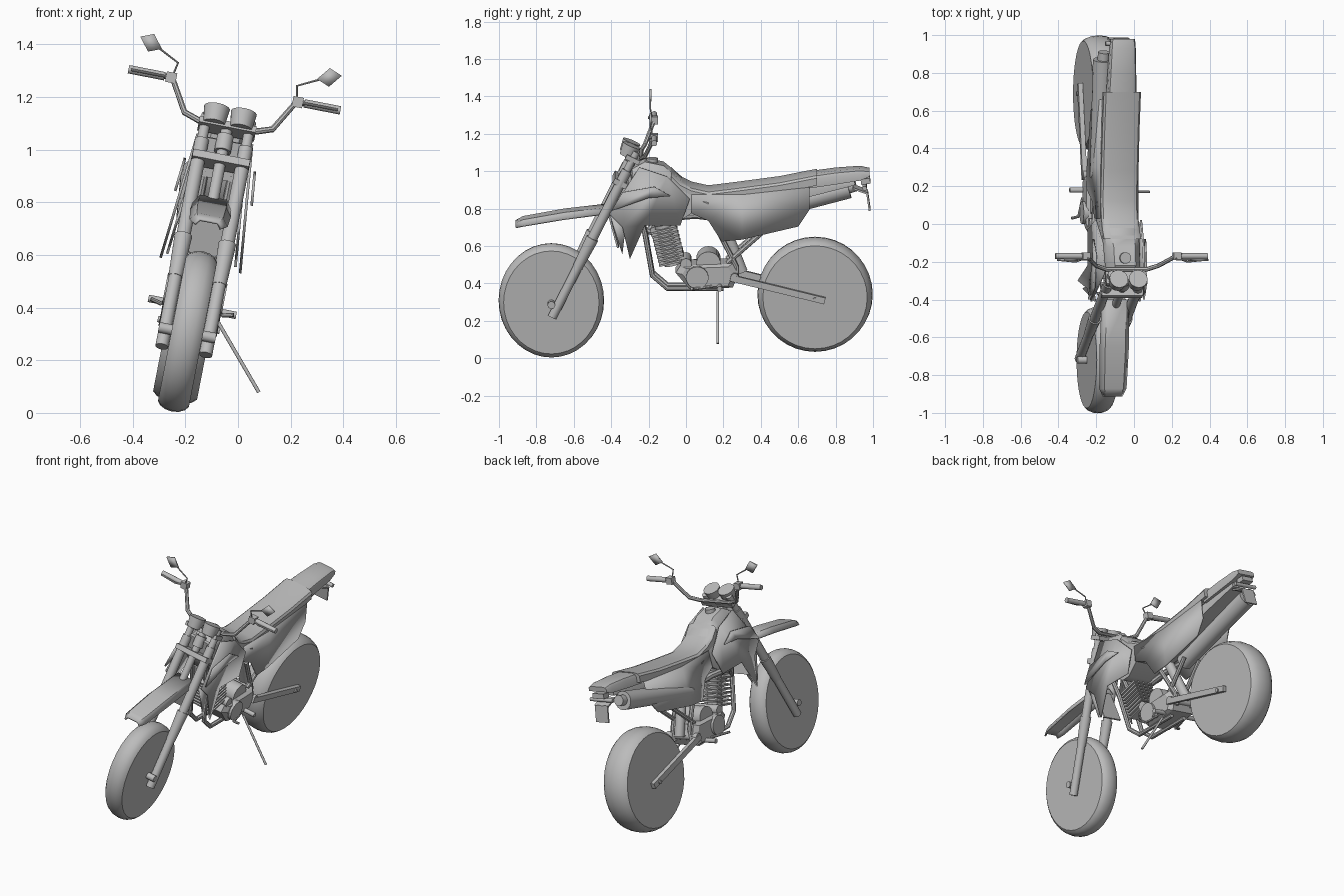
import bpy, bmesh, math
from mathutils import Matrix, Vector

cube = bpy.data.objects.get("Cube")
if cube:
    bpy.data.objects.remove(cube)

# One plain grey for the whole machine
GREY = (.5, .5, .5, 1)
grey = bpy.data.materials.new("plain_grey")
grey.use_nodes = True
grey.diffuse_color = GREY
grey.node_tree.nodes["Principled BSDF"].inputs["Base Color"].default_value = GREY

# The bike is built upright, then leaned over on its stand
LEANING = Matrix.Translation((-.25, 0, .01)) @ Matrix.Rotation(math.radians(11), 4, 'Y')


def add_part(name, mesh, mirror=False, thickness=None, smooth=True):
    part = bpy.data.objects.new(name, mesh)
    bpy.context.collection.objects.link(part)
    mesh.materials.clear()
    mesh.materials.append(grey)
    part.matrix_world = LEANING
    if thickness:
        modifier = part.modifiers.new("thickness", 'SOLIDIFY')
        modifier.thickness, modifier.offset = thickness, 0
    if mirror:
        part.modifiers.new("other_side", 'MIRROR')
    if smooth:
        bpy.ops.object.select_all(action='DESELECT')
        part.select_set(True)
        bpy.context.view_layer.objects.active = part
        bpy.ops.object.shade_smooth_by_angle(angle=math.radians(35))


def finish(name, bm, **options):
    bmesh.ops.recalc_face_normals(bm, faces=bm.faces)
    mesh = bpy.data.meshes.new(name)
    bm.to_mesh(mesh)
    bm.free()
    add_part(name, mesh, **options)


def rod(name, start, end, radius, end_radius=None, **options):
    start, end = Vector(start), Vector(end)
    along = end - start
    place = Matrix.Translation((start + end) / 2) @ along.to_track_quat('Z', 'Y').to_matrix().to_4x4()
    bm = bmesh.new()
    bmesh.ops.create_cone(bm, cap_ends=True, segments=18, radius1=radius, radius2=end_radius or radius,
                          depth=along.length, matrix=place)
    finish(name, bm, **options)


def cross_rod(name, y, z, radius, reach):
    rod(name, (-reach, y, z), (reach, y, z), radius)


def tube(name, points, radius, **options):
    curve = bpy.data.curves.new(name, 'CURVE')
    curve.dimensions, curve.bevel_depth, curve.bevel_resolution = '3D', radius, 2
    curve.use_fill_caps = True
    spline = curve.splines.new('POLY')
    spline.points.add(len(points) - 1)
    for target, position in zip(spline.points, points):
        target.co = (*position, 1)
    helper = bpy.data.objects.new("curve_helper", curve)
    bpy.context.collection.objects.link(helper)
    evaluated = helper.evaluated_get(bpy.context.evaluated_depsgraph_get())
    mesh = bpy.data.meshes.new_from_object(evaluated)
    bpy.data.objects.remove(helper)
    add_part(name, mesh, **options)


def box(name, centre, size, tilt=0, **options):
    place = Matrix.Translation(centre) @ Matrix.Rotation(math.radians(tilt), 4, 'X')
    bm = bmesh.new()
    bmesh.ops.create_cube(bm, size=1, matrix=place @ Matrix.Diagonal((*size, 1)))
    finish(name, bm, smooth=False, **options)


def at_side(x, *outline):
    return [(x, y, z) for y, z in outline]


def flared(x, *outline):
    # Side sheets spread outwards towards the bottom
    return [(x + (1 - z) / 10, y, z) for y, z in outline]


def sheet(name, points, **options):
    bm = bmesh.new()
    bm.faces.new([bm.verts.new(point) for point in points])
    finish(name, bm, thickness=.01, mirror=True, **options)


def bridge(bm, rings, closed=True):
    for ring, following in zip(rings, rings[1:]):
        count = len(ring)
        for i in range(count if closed else count - 1):
            j = (i + 1) % count
            bm.faces.new((ring[i], ring[j], following[j], following[i]))


def loft(name, width, taper, stations):
    # Rounded body through stations of y, top and bottom
    bm = bmesh.new()
    rings = []
    for index, (y, top, bottom) in enumerate(stations):
        half, height = width - taper * index, top - bottom
        side = [(half * .6, top), (half * .9, top - height / 8), (half, top - height / 3), (half, bottom)]
        outline = side + [(-x, z) for x, z in reversed(side)]
        rings.append([bm.verts.new((x, y, z)) for x, z in outline])
    bridge(bm, rings)
    bm.faces.new(rings[0])
    bm.faces.new(rings[-1])
    finish(name, bm)


def wheel(name, y, z, half_width, squash, radius=.31, shoulder=.04, segments=36):
    bm = bmesh.new()
    rings = []
    for step in range(-3, 4):
        bend = math.radians(step * 25)
        x, reach = half_width * math.sin(bend), radius - shoulder * (1 - math.cos(bend))
        angles = [math.tau * i / segments for i in range(segments)]
        rings.append([bm.verts.new((x, y + squash * reach * math.cos(a), z + reach * math.sin(a))) for a in angles])
    bridge(bm, rings)
    bm.faces.new(rings[0])
    bm.faces.new(rings[-1])
    finish(name, bm)


# Wheels: solid discs with faceted tyres
wheel("front_wheel", -.72, .305, .062, .91)
wheel("rear_wheel", .69, .338, .088, .995)
cross_rod("front_axle", -.72, .3, .02, .11)
cross_rod("rear_axle", .69, .33, .012, .12)

# Front fork: every piece lies on one slanted line
def on_fork(height, x=.085):
    return (x, -.83 + height / 2, height)


def fork_piece(name, low, high, radius, end_radius=None):
    rod(name, on_fork(low), on_fork(high), radius, end_radius, mirror=True)


fork_piece("fork_lower", .23, .6, .025)
fork_piece("fork_boot", .5, .66, .027, .034)
fork_piece("fork_upper", .6, 1.03, .027)
fork_piece("fork_top", 1, 1.13, .02)
box("upper_clamp", on_fork(1.09, 0), (.22, .08, .025), -26)
box("lower_clamp", on_fork(.96, 0), (.22, .08, .03), -26)
rod("steering_stem", on_fork(.8, 0), on_fork(1.1, 0), .022)
rod("stem_collar", on_fork(1, 0), on_fork(1.06, 0), .032)

# Front fender: bent sheet with drooping sides
bm = bmesh.new()
rows = []
for y, z, half in ((-.91, .73, .05), (-.87, .75, .07), (-.65, .79, .075), (-.4, .82, .07)):
    edge = z - half * .4
    rows.append([bm.verts.new(p) for p in ((-half, y, edge), (-half * .7, y, z), (half * .7, y, z), (half, y, edge))])
bridge(bm, rows, closed=False)
finish("front_fender", bm, thickness=.01)
box("fender_flap", (0, -.39, .7), (.13, .01, .2), 15)

# Instruments and handlebar
rod("gauge", (.052, -.315, 1.1), (.052, -.29, 1.16), .042, .05, mirror=True)
half_bar = [(.4, -.17, 1.24), (.24, -.17, 1.24), (.17, -.22, 1.12), (.11, -.24, 1.1)]
tube("handlebar", half_bar + [(-x, y, z) for x, y, z in reversed(half_bar)], .012)
rod("grip", (.41, -.17, 1.24), (.27, -.17, 1.24), .016, mirror=True)
box("switch_block", (.245, -.17, 1.24), (.04, .04, .04), mirror=True)
tube("lever", [(.25, -.18, 1.24), (.3, -.2, 1.24), (.4, -.19, 1.24)], .005, mirror=True)
tube("mirror_stalk", [(.24, -.18, 1.25), (.23, -.19, 1.3), (.31, -.19, 1.34)], .004, mirror=True)
sheet("mirror_plate", [(.39, -.19, 1.37), (.34, -.19, 1.39), (.3, -.19, 1.34), (.35, -.19, 1.32)])

# Tank, seat and tail
loft("tank", .09, -.004, [(-.29, 1.03, .9), (-.22, 1.07, .8), (-.12, 1.05, .74), (-.06, 1, .74), (.03, .92, .8), (.12, .9, .77)])
rod("filler_cap", (0, -.18, 1.05), (0, -.18, 1.08), .03)
seat_line = [(-.08, 1.02), (-.03, .97), (.03, .94), (.12, .92), (.28, .94), (.5, .97), (.7, 1.01)]
loft("seat", .1, 0, [(y, z, z - .06) for y, z in seat_line])
loft("tail", .078, .005, [(.66, 1, .93), (.8, 1.02, .95), (.93, 1.03, .97), (.98, 1.02, .99)])
loft("underseat", .09, .014, [(.08, .89, .77), (.3, .9, .77), (.62, .94, .87), (.9, .97, .94)])

# Side panels, tank shrouds and radiator
sheet("side_panel", flared(.09, (.03, .9), (.03, .8), (.12, .76), (.19, .65), (.3, .66), (.6, .73), (.66, .82), (.66, .94), (.3, .9)))
sheet("shroud", flared(.11, (-.25, 1.05), (-.41, .8), (-.34, .73), (-.3, .56), (-.22, .74), (-.03, .74), (.02, .88), (-.1, 1)))
sheet("shroud_fin", flared(.09, (-.41, .8), (-.34, .58), (-.32, .75)))
sheet("shroud_crest", flared(.13, (-.34, .92), (-.4, .82), (-.2, .89), (-.08, .9), (-.17, .95)))
box("radiator", (0, -.3, .97), (.17, .02, .15), 8)

# Exhaust
rod("muffler", (-.075, .25, .73), (-.085, .87, .9), .05, .056)
rod("muffler_tip", (-.085, .86, .9), (-.085, .91, .915), .032)
tube("exhaust_pipe", [(-.02, -.15, .66), (-.06, -.2, .67), (-.1, -.15, .73), (-.1, .05, .75), (-.07, .27, .73)], .02)

# Tail lamp, indicators and rear flap
box("tail_lamp", (0, .96, .96), (.08, .05, .03), 8)
cross_rod("indicator_bar", .955, .93, .012, .08)
box("flap_bracket", (0, .93, .91), (.1, .08, .01), -20)
box("rear_flap", (0, .975, .85), (.09, .01, .1), 8)

# Frame and swing arm
tube("frame_cradle", at_side(.05, (-.29, .92), (-.22, .68), (-.18, .45), (-.1, .38), (.2, .38)), .014, mirror=True)
tube("rear_strut", at_side(.06, (.4, .68), (.22, .52)), .014, mirror=True)
tube("seat_post", at_side(.06, (.16, .72), (.27, .5), (.27, .42)), .014, mirror=True)
rod("shock", (0, .2, .72), (0, .3, .46), .03)
box("swing_arm", (.1, .49, .385), (.025, .52, .035), -14, mirror=True)
cross_rod("swing_pivot", .26, .45, .022, .11)

# Engine: crankcase, covers and finned cylinder
bm = bmesh.new()
outline = [(-.055, .47), (-.03, .51), (.25, .52), (.28, .46), (.25, .39), (.02, .38)]
middle = Vector((0, .12, .45))
sections = []
for x, grow in ((-.1, .8), (-.08, 1), (.08, 1), (.1, .8)):
    spots = [middle + (Vector(p) - middle) * grow for p in at_side(0, *outline)]
    sections.append([bm.verts.new((x, p.y, p.z)) for p in spots])
bridge(bm, sections)
bm.faces.new(sections[0])
bm.faces.new(sections[-1])
finish("crankcase", bm, smooth=False)
cross_rod("clutch_cover", .12, .52, .065, .08)
cross_rod("shaft_cover", 0, .52, .03, .09)
cross_rod("generator_cover", .06, .45, .06, .115)
base, head = Vector((0, -.07, .5)), Vector((0, -.125, .72))
rod("cylinder", base, head, .045)
for i in range(1, 10):
    box(f"cooling_fin_{i}", base.lerp(head, i / 10), (.14, .14, .01), 14)

# Foot controls and side stand
rod("foot_peg", (.08, .18, .4), (.17, .18, .4), .014, mirror=True)
tube("pedal", [(.1, .14, .4), (.12, .04, .39), (.16, .03, .4)], .008, mirror=True)
rod("side_stand", (.1, .17, .37), (.31, .17, .13), .007)
